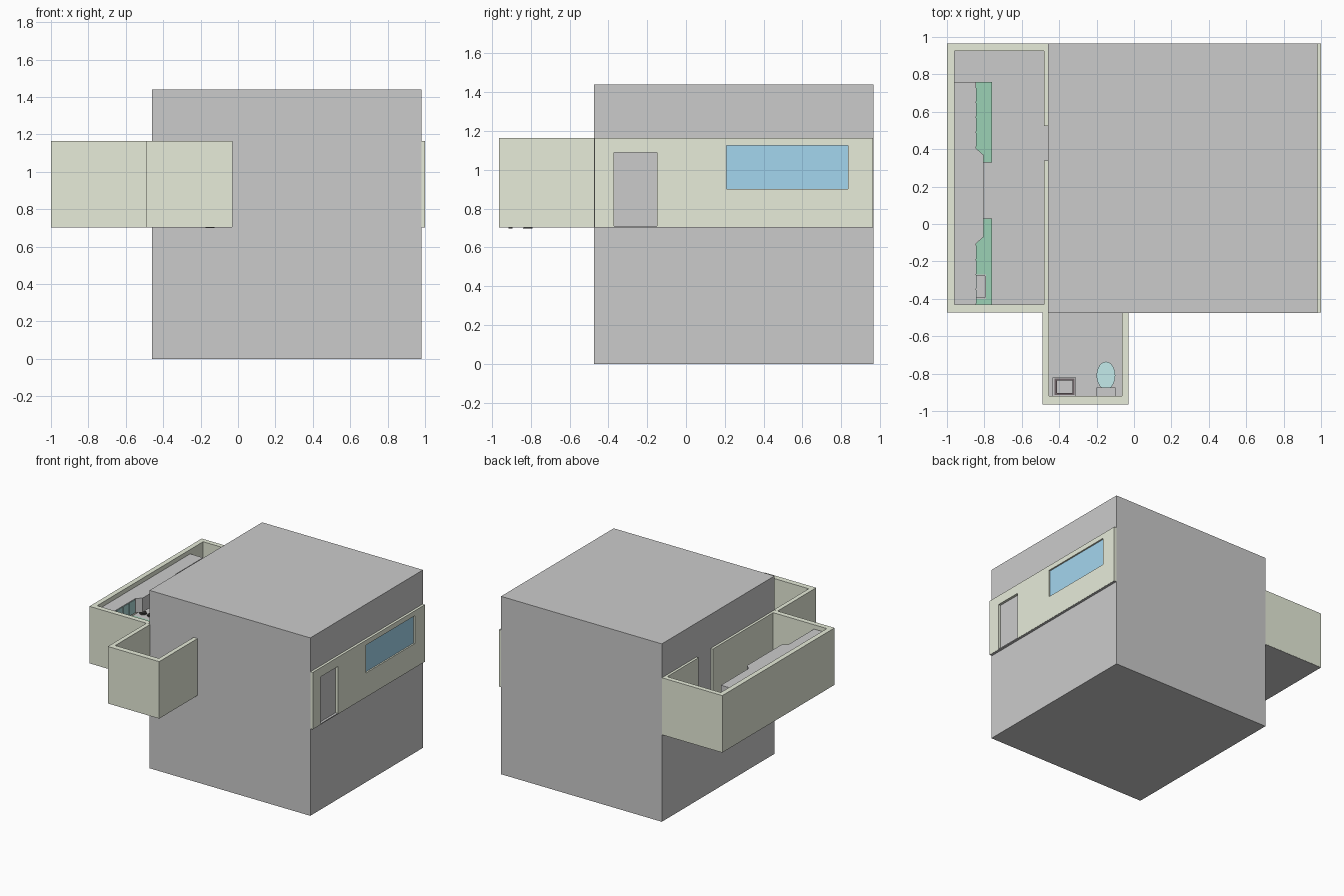
import bpy, bmesh, math

if "Cube" in bpy.data.objects:
    bpy.data.objects.remove(bpy.data.objects["Cube"])


def mat(name, rgb):
    m = bpy.data.materials.new(name)
    m.diffuse_color = (*rgb, 1)
    m.use_nodes = True
    m.node_tree.nodes["Principled BSDF"].inputs["Base Color"].default_value = m.diffuse_color
    return m


BEIGE = mat("wall_beige", (0.80, 0.84, 0.70))
GLASS = mat("window_blue", (0.37, 0.67, 0.86))
GREEN = mat("counter_green", (0.33, 0.64, 0.46))
TEAL = mat("door_teal", (0.40, 0.68, 0.66))
AQUA = mat("seat_aqua", (0.55, 0.83, 0.83))
BLACK = mat("black", (0.03, 0.03, 0.03))
DARK = mat("basin_rim", (0.16, 0.13, 0.14))


def finish(name, bm, m=None):
    bmesh.ops.recalc_face_normals(bm, faces=bm.faces)
    me = bpy.data.meshes.new(name)
    bm.to_mesh(me)
    bm.free()
    ob = bpy.data.objects.new(name, me)
    bpy.context.collection.objects.link(ob)
    if m:
        me.materials.append(m)
    return ob


def prism(name, pts, z0, z1, m=None):
    """Extrude a plan outline from z0 to z1."""
    bm = bmesh.new()
    f = bm.faces.new([bm.verts.new((x, y, z0)) for x, y in pts])
    top = bmesh.ops.extrude_face_region(bm, geom=[f])
    for v in top["geom"]:
        if isinstance(v, bmesh.types.BMVert):
            v.co.z = z1
    return finish(name, bm, m)


def box(name, x, y, z, m=None):
    pts = [(x[0], y[0]), (x[1], y[0]), (x[1], y[1]), (x[0], y[1])]
    return prism(name, pts, z[0], z[1], m)


def cone(name, c, r0, r1, z, m=None, sy=1.0, n=32):
    """Upright elliptical cone section."""
    bm = bmesh.new()
    bmesh.ops.create_cone(bm, cap_ends=True, segments=n, radius1=r0, radius2=r1, depth=z[1] - z[0])
    for v in bm.verts:
        v.co.y *= sy
        v.co += type(v.co)((c[0], c[1], (z[0] + z[1]) / 2))
    ob = finish(name, bm, m)
    bpy.context.view_layer.objects.active = ob
    bpy.ops.object.select_all(action='DESELECT')
    ob.select_set(True)
    bpy.ops.object.shade_smooth_by_angle(angle=math.radians(35))
    return ob


def cut(ob, *cutters):
    """Subtract boxes given as (x, y, z) ranges."""
    for c in cutters:
        tool = box("cutter", *c)
        tool.hide_render = True
        mod = ob.modifiers.new("cut", 'BOOLEAN')
        mod.operation, mod.solver, mod.object = 'DIFFERENCE', 'EXACT', tool
        bpy.context.view_layer.objects.active = ob
        bpy.ops.object.modifier_apply(modifier=mod.name)
        bpy.data.objects.remove(tool)


Z0, Z1 = 0.705, 1.165
THRU = (0.6, 1.3)

# Large block
box("main_block", (-0.46, 0.98), (-0.475, 0.966), (0, 1.44))

# Perimeter walls with kitchen, main room, doorways and window cut out
walls = box("outer_walls", (-1, 1), (-0.472, 0.964), (Z0, Z1), BEIGE)
cut(walls,
    ((-0.96, -0.48), (-0.43, 0.925), THRU),
    ((-0.44, 0.96), (-0.43, 0.925), THRU),
    ((-0.5, -0.42), (0.34, 0.525), THRU),
    ((0.9, 1.1), (-0.37, -0.15), (0.6, 1.09)),
    ((0.9, 1.1), (0.21, 0.835), (0.90, 1.125)))
box("window_glass", (0.97, 0.988), (0.21, 0.835), (0.90, 1.125), GLASS)

# Bathroom walls
bath = box("bathroom_walls", (-0.49, -0.03), (-0.965, -0.473), (Z0, Z1), BEIGE)
cut(bath, ((-0.455, -0.065), (-0.92, -0.4), THRU))

# Floors
box("main_floor", (-0.999, 0.999), (-0.471, 0.963), (0.703, 0.711))
box("bathroom_floor", (-0.489, -0.031), (-0.964, -0.474), (0.703, 0.711))

# Kitchen counters with green tops, door fronts and the cooker between them
for side, (a, b) in {"left": (-0.43, 0.03), "right": (0.33, 0.76)}.items():
    box(f"base_cabinet_{side}", (-0.96, -0.775), (a, b), (0.711, 0.89))
    top = box(f"countertop_{side}", (-0.96, -0.76), (a, b), (0.89, 0.91), GREEN)
    if side == "left":
        cut(top, ((-0.92, -0.795), (-0.395, -0.275), (0.85, 1.0)))
    w = (b - a) / 3
    for i in range(3):
        box(f"base_door_{side}_{i}", (-0.775, -0.768), (a + i * w + 0.006, a + (i + 1) * w - 0.006),
            (0.73, 0.88), TEAL)
sink = box("kitchen_sink", (-0.925, -0.79), (-0.40, -0.27), (0.84, 0.914))
cut(sink, ((-0.915, -0.797), (-0.392, -0.278), (0.85, 1.0)))
box("cooker", (-0.96, -0.806), (0.03, 0.33), (0.711, 0.91))
for i in range(4):
    cone(f"burner_{i}", (-0.92 + 0.07 * (i % 2), 0.10 + 0.16 * (i // 2)), 0.028, 0.024, (0.91, 0.922), BLACK, n=16)

# Upper cabinets in one run with the deeper hood in the middle
prism("upper_cabinets", [(-0.96, -0.43), (-0.845, -0.43), (-0.845, -0.105), (-0.805, -0.07), (-0.805, 0.37),
                         (-0.845, 0.405), (-0.845, 0.76), (-0.96, 0.76)], 1.015, 1.13)
for side, a in {"left": -0.43, "right": 0.41}.items():
    for i in range(4):
        y = a + i * 0.08
        box(f"upper_door_{side}_{i}", (-0.845, -0.841), (y + 0.004, y + 0.076), (1.02, 1.125), TEAL)

# Toilet
cone("toilet_foot", (-0.15, -0.815), 0.024, 0.02, (0.698, 0.73), BLACK)
cone("toilet_pipe", (-0.15, -0.905), 0.01, 0.01, (0.698, 0.76), BLACK, n=16)
cone("toilet_bowl", (-0.15, -0.812), 0.03, 0.046, (0.711, 0.805), sy=1.45)
cone("toilet_seat", (-0.15, -0.81), 0.05, 0.05, (0.805, 0.815), AQUA, sy=1.48)
box("toilet_tank", (-0.20, -0.10), (-0.92, -0.875), (0.76, 0.90))

# Bathroom basin with a dark inner rim
basin = box("basin", (-0.435, -0.31), (-0.92, -0.82), (0.84, 0.89))
cut(basin, ((-0.42, -0.323), (-0.912, -0.828), (0.86, 1.0)))
rim = box("basin_rim", (-0.425, -0.318), (-0.915, -0.825), (0.865, 0.893), DARK)
cut(rim, ((-0.413, -0.33), (-0.903, -0.837), (0.8, 1.0)))
cone("basin_pedestal", (-0.372, -0.875), 0.028, 0.022, (0.711, 0.84))
